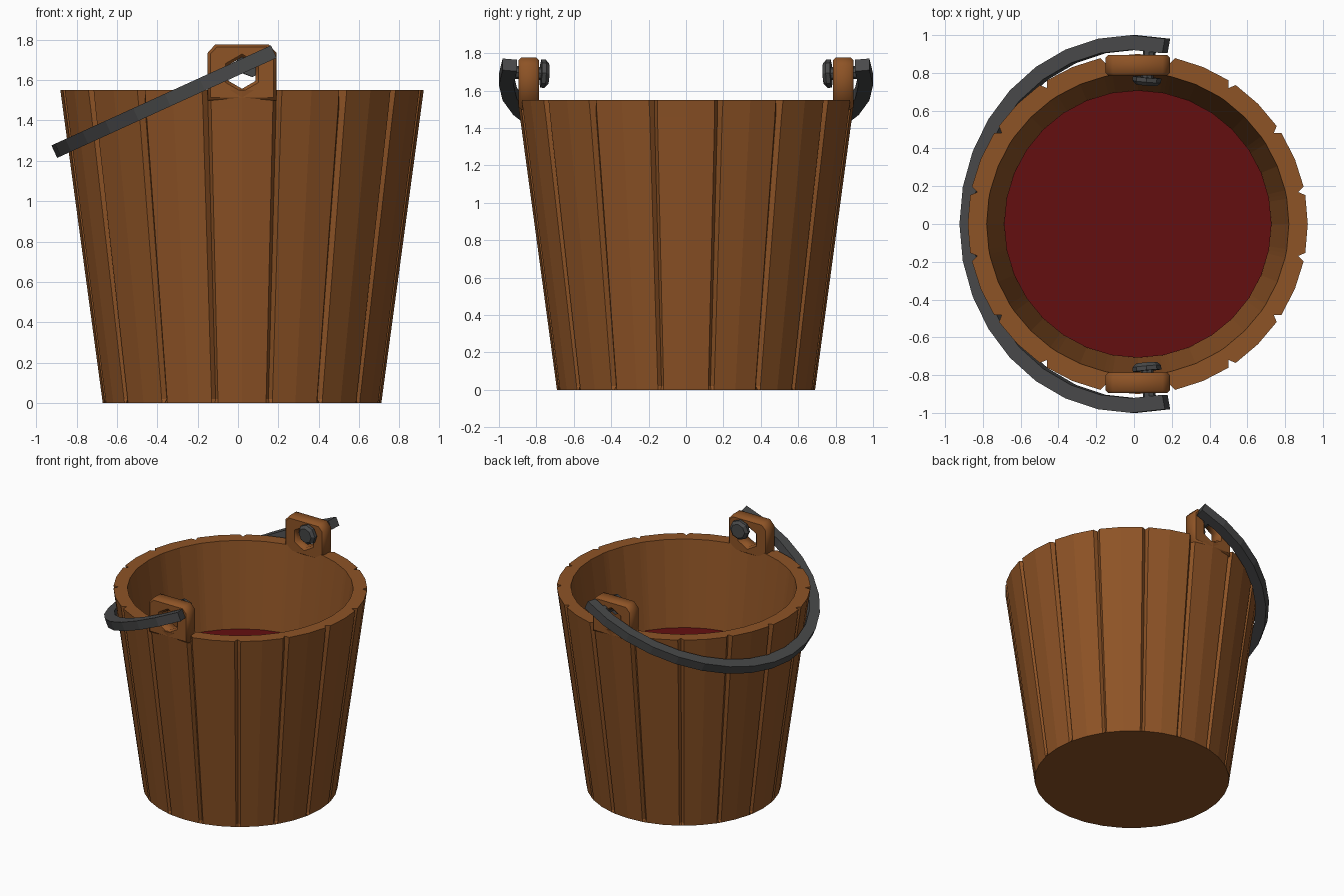
import bpy, bmesh, math
from mathutils import Vector, Matrix

if "Cube" in bpy.data.objects:
    bpy.data.objects.remove(bpy.data.objects["Cube"])

CX = 0.02            # bucket axis
HEIGHT = 1.55
STAVES = 16


def material(name, rgb):
    m = bpy.data.materials.new(name)
    m.diffuse_color = (*rgb, 1)
    m.use_nodes = True
    m.node_tree.nodes["Principled BSDF"].inputs["Base Color"].default_value = m.diffuse_color
    return m


wood = material("brown wood", (0.27, 0.087, 0.019))
iron = material("dark iron", (0.066, 0.067, 0.068))
red = material("deep red", (0.127, 0.0045, 0.005))


def make(name, bm, mat):
    bmesh.ops.recalc_face_normals(bm, faces=bm.faces)
    me = bpy.data.meshes.new(name)
    bm.to_mesh(me)
    bm.free()
    ob = bpy.data.objects.new(name, me)
    bpy.context.collection.objects.link(ob)
    me.materials.append(mat)
    return ob


def loft(bm, rings, cap_start=True, cap_end=True):
    """Skin a list of closed point rings."""
    vs = [[bm.verts.new(p) for p in ring] for ring in rings]
    n = len(vs[0])
    for a, b in zip(vs, vs[1:]):
        for i in range(n):
            j = (i + 1) % n
            bm.faces.new((a[i], a[j], b[j], b[i]))
    if cap_start:
        bm.faces.new(vs[0])
    if cap_end:
        bm.faces.new(vs[-1])
    return vs


def stave_ring(radius, z, depth, half_width):
    """Ring with a V groove between neighbouring staves."""
    pts = []
    step = math.tau / STAVES
    for i in range(STAVES):
        mid = i * step
        seam = mid + step / 2
        w = half_width / radius
        for a, r in ((mid, radius), (seam - w, radius),
                     (seam, radius - depth), (seam + w, radius)):
            pts.append((CX + r * math.cos(a), r * math.sin(a), z))
    return pts


def outer_radius(z):
    return 0.69 + 0.21 * z / HEIGHT


# Bucket: grooved outside, rim and parallel inner wall
bm = bmesh.new()
loft(bm, [
    stave_ring(0.69, 0, 0.0, 0.016),
    stave_ring(outer_radius(0.02), 0.02, 0.022, 0.016),
    stave_ring(outer_radius(1.46), 1.46, 0.024, 0.021),
    stave_ring(0.90, HEIGHT, 0.034, 0.023),
    stave_ring(0.80, HEIGHT, 0.0, 0.023),
    stave_ring(0.61, 0.12, 0.0, 0.016),
])
make("bucket_staves", bm, wood)

# Liquid surface
bm = bmesh.new()
bmesh.ops.create_circle(bm, cap_ends=True, segments=32, radius=0.708,
                        matrix=Matrix.Translation((CX, 0, 0.90)))
make("liquid", bm, red)


# Lugs: clipped plates with a hexagonal hole
def lug(name, side):
    cu = bpy.data.curves.new(name, 'CURVE')
    cu.dimensions = '2D'
    cu.fill_mode = 'BOTH'
    outline = [(-0.17, 1.50), (0.17, 1.50), (0.17, 1.735), (0.132, 1.777),
               (-0.132, 1.777), (-0.17, 1.735)]
    hole = [(0.078 * math.sin(k * math.pi / 3),
             1.635 + 0.078 * math.cos(k * math.pi / 3)) for k in range(6)]
    for pts in (outline, hole):
        sp = cu.splines.new('POLY')
        sp.points.add(len(pts) - 1)
        for p, (x, z) in zip(sp.points, pts):
            p.co = (x, z, 0, 1)
        sp.use_cyclic_u = True
    cu.bevel_depth = 0.014
    cu.bevel_resolution = 0
    cu.offset = -0.014
    cu.extrude = 0.054 - 0.014
    cu.materials.append(wood)
    ob = bpy.data.objects.new(name, cu)
    ob.location = (CX, side * 0.841, 0)
    ob.rotation_euler = (math.pi / 2, 0, 0)
    bpy.context.collection.objects.link(ob)
    bpy.ops.object.select_all(action='DESELECT')
    ob.select_set(True)
    bpy.context.view_layer.objects.active = ob
    bpy.ops.object.convert(target='MESH')


lug("front_lug", -1)
lug("back_lug", 1)

# Tilted plane shared by the handle and its bolts
TILT = math.radians(24.5)
plane = Matrix.Translation((0, 0, 1.66)) @ Matrix.Rotation(-TILT, 4, 'Y')

# Handle: square bar swept along an arc
bm = bmesh.new()
rings = []
step = math.tau / 32
for i in range(7, 26):
    a = i * step
    rings.append([plane @ Vector((r * math.cos(a), r * math.sin(a), h))
                  for r, h in ((0.922, -0.034), (1.0, -0.034),
                               (1.0, 0.034), (0.922, 0.034))])
loft(bm, rings)
make("handle", bm, iron)


# Bolts: shaft through the lug with a chamfered eight-sided head
def bolt(name, side):
    a = side * 7.5 * step
    axis = Vector((math.cos(a), math.sin(a), 0))
    across = Vector((-math.sin(a), math.cos(a), 0))
    up = Vector((0, 0, 1))
    rings = []
    for dist, r in ((0.94, 0.034), (0.78, 0.034), (0.78, 0.076),
                    (0.757, 0.076), (0.738, 0.056)):
        rings.append([plane @ (axis * dist
                               + across * r * math.cos((k + 0.5) * math.pi / 4)
                               + up * r * math.sin((k + 0.5) * math.pi / 4))
                      for k in range(8)])
    bm = bmesh.new()
    loft(bm, rings)
    make(name, bm, iron)


bolt("front_bolt", -1)
bolt("back_bolt", 1)
